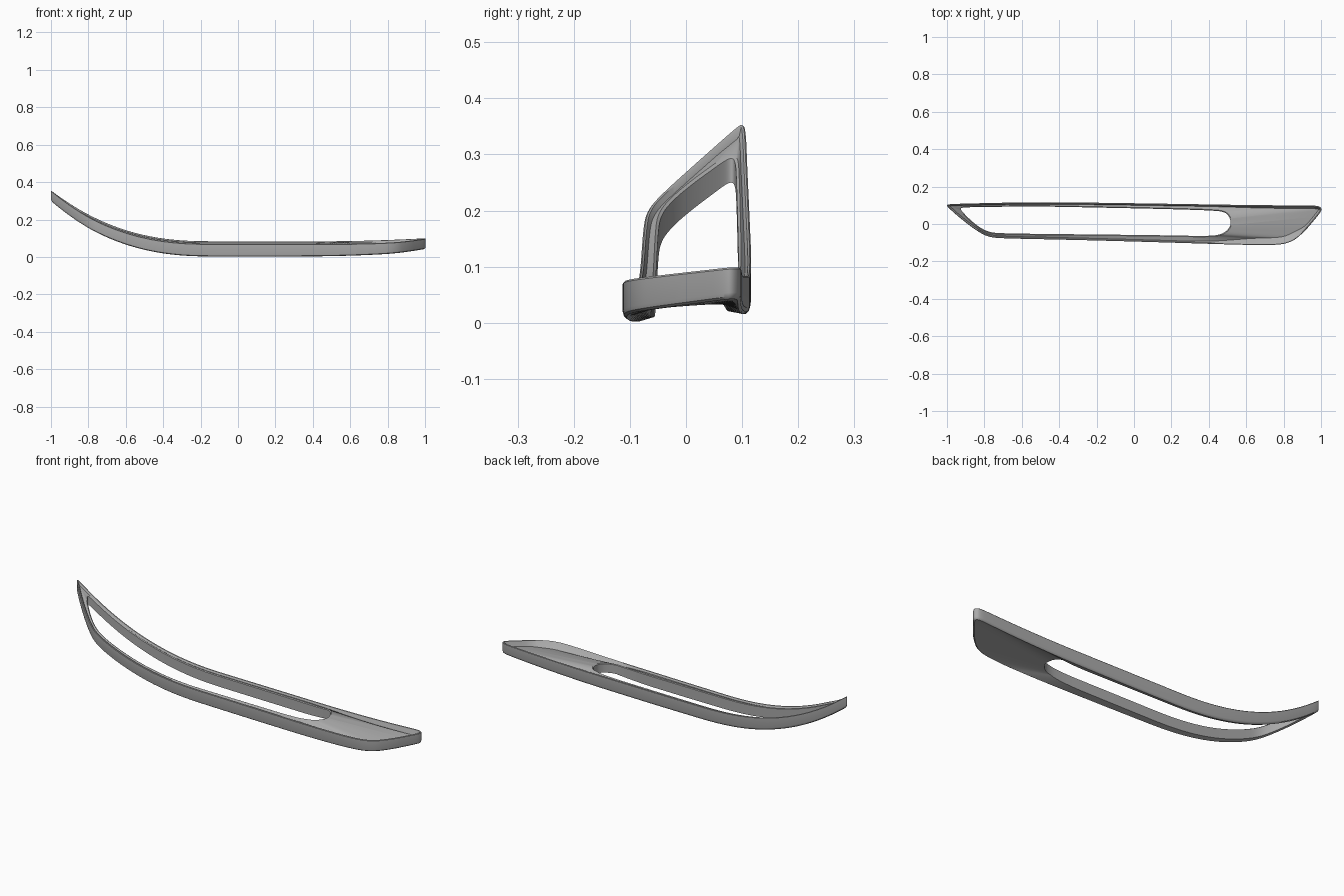
import bpy, bmesh
from mathutils import Vector

cube = bpy.data.objects.get("Cube")
if cube:
    bpy.data.objects.remove(cube)

# Paired plan controls: outer edge x, y and the hole edge x, y facing it
PLAN = [
    (1.003, .085, .516, .015), (.985, .098, .513, .026), (.92, .099, .507, .043),
    (.75, .1, .485, .064), (.5, .103, .43, .072), (.2, .108, .18, .08),
    (-.2, .114, -.2, .088), (-.5, .117, -.5, .094), (-.75, .113, -.74, .092),
    (-.9, .109, -.87, .09), (-.98, .107, -.92, .088), (-1.005, .102, -.928, .08),
    (-.985, .08, -.915, .062), (-.92, .023, -.87, .017), (-.84, -.037, -.82, -.022),
    (-.78, -.07, -.77, -.045), (-.7, -.077, -.7, -.05), (-.5, -.081, -.5, -.053),
    (-.2, -.088, -.2, -.056), (.15, -.098, .15, -.06), (.5, -.109, .4, -.065),
    (.74, -.115, .465, -.056), (.84, -.1, .496, -.036), (.91, -.043, .51, -.018),
    (.97, .028, .516, -.005), (1.003, .07, .517, .006),
]


def clamp(v):
    return max(0.0, min(1.0, v))


def chaikin(points):
    """Round a closed control polygon by corner cutting."""
    result = []
    for i, a in enumerate(points):
        b = points[(i + 1) % len(points)]
        for f in (.25, .75):
            result.append(tuple(p + (q - p) * f for p, q in zip(a, b)))
    return result


def normals(loop):
    """Left-hand plan normals of a counterclockwise loop."""
    result = []
    for i in range(len(loop)):
        t = loop[(i + 1) % len(loop)] - loop[i - 1]
        result.append(Vector((-t.y, t.x)).normalized())
    return result


def relax(loop, passes):
    for _ in range(passes):
        n = len(loop)
        loop = [loop[i] * .5 + (loop[i - 1] + loop[(i + 1) % n]) * .25 for i in range(n)]
    return loop


def top_z(p):
    """Height of the upper rim: upswept at one end, tilted up to the back."""
    sweep = .402 * max(0, -p.x - .15) ** 2.4 + .047 * max(0, p.x - .4) ** 2
    return .083 + sweep - .07 * (.1 - p.y)


def bottom_z(p):
    return top_z(p) - .068 + .012 * p.x ** 2


plan = PLAN
for _ in range(3):
    plan = chaikin(plan)
outer = [Vector(p[:2]) for p in plan]
hole = [Vector(p[2:]) for p in plan]
inward, away = normals(outer), normals(hole)
count = len(plan)

# Panel weight is zero on the narrow rails and one on the wide end panel
panel = [clamp(((h - o).length - .06) / .15) for o, h in zip(outer, hole)]
broad = [clamp((p.x - .4) / .25) * clamp((-p.y - .02) / .06) for p in outer]


def inset(distance):
    return [p + n * distance for p, n in zip(outer, inward)]


rim = inset(.006)
valley = relax([p + n * (.011 + .005 * w + .022 * b)
                for p, n, w, b in zip(outer, inward, panel, broad)], 4)
lip = [p - n * .005 for p, n in zip(hole, away)]
foot = inset(.007)


def ring(loop, height, offset, panel_offset=0):
    return [(p.x, p.y, height(p) + offset + panel_offset * w)
            for p, w in zip(loop, panel)]


# Closed cross-section, running over the rim and back along the underside
rings = [
    ring(outer, bottom_z, .011),
    ring(outer, top_z, -.003),
    ring(inset(.0025), top_z, 0),
    ring(rim, top_z, -.001),
    ring(valley, top_z, -.01, -.016),
    ring(lip, top_z, -.005, .006),
    ring(hole, top_z, -.008, .006),
    ring(hole, bottom_z, .006, .012),
    ring(foot, bottom_z, 0),
    ring(inset(.002), bottom_z, .004),
]

bm = bmesh.new()
verts = [[bm.verts.new(co) for co in r] for r in rings]
for k, a in enumerate(verts):
    b = verts[(k + 1) % len(verts)]
    for i in range(count):
        j = (i + 1) % count
        bm.faces.new((a[i], a[j], b[j], b[i]))
bmesh.ops.recalc_face_normals(bm, faces=bm.faces)
mesh = bpy.data.meshes.new("trim_frame")
bm.to_mesh(mesh)
bm.free()

# Plain grey finish
grey = bpy.data.materials.new("grey")
grey.use_nodes = True
colour = (.4, .4, .4, 1)
grey.diffuse_color = colour
grey.node_tree.nodes["Principled BSDF"].inputs["Base Color"].default_value = colour
mesh.materials.append(grey)

frame = bpy.data.objects.new("trim_frame", mesh)
bpy.context.collection.objects.link(frame)
bpy.ops.object.select_all(action='DESELECT')
frame.select_set(True)
bpy.context.view_layer.objects.active = frame
bpy.ops.object.shade_smooth_by_angle(angle=.6)
